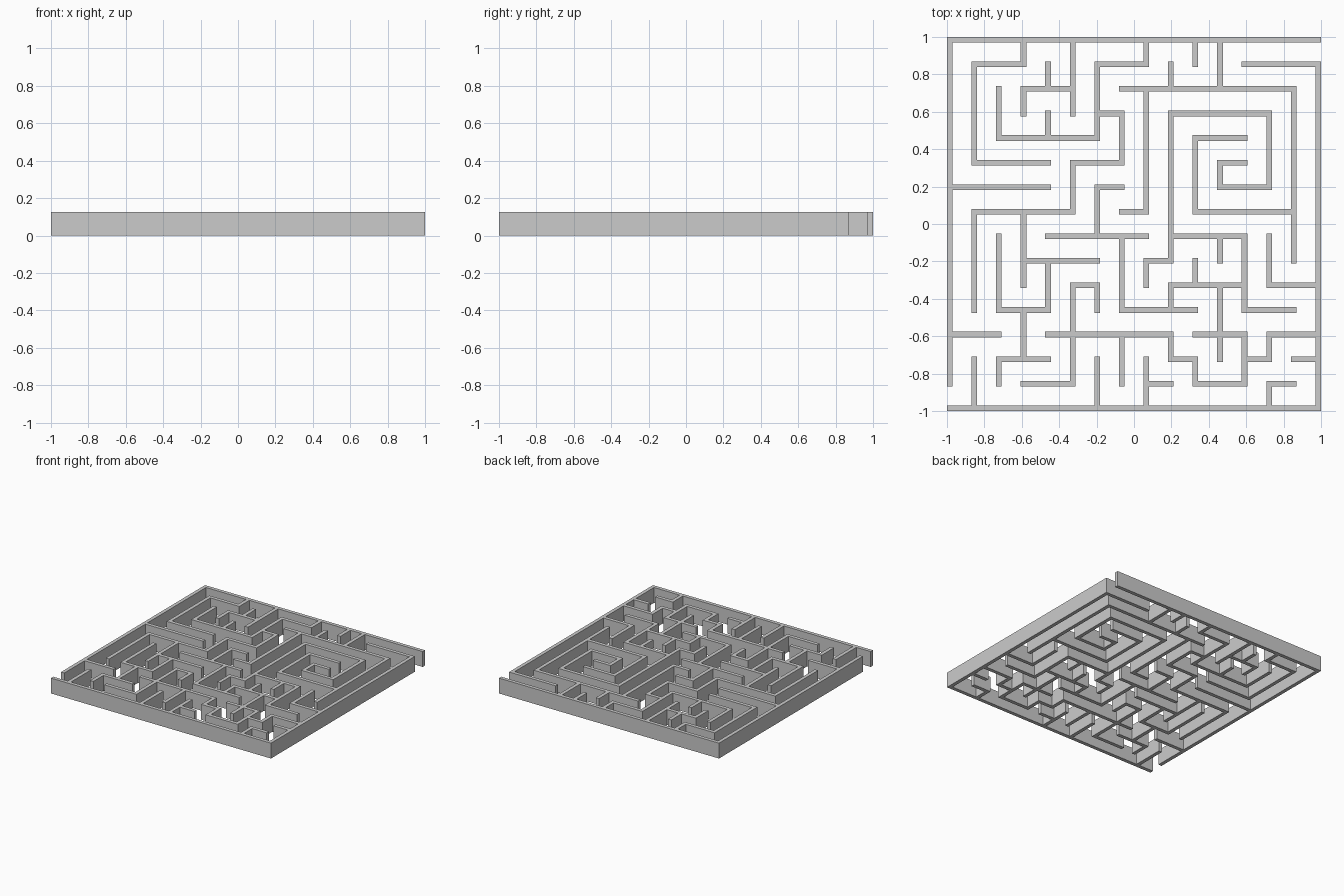
import bpy, bmesh

if "Cube" in bpy.data.objects:
    bpy.data.objects.remove(bpy.data.objects["Cube"])

CELLS = 15
THICK = 0.03
HEIGHT = 0.126
PITCH = (2 - THICK) / CELLS

# Wall runs along x: grid row (0 = back) -> (first column, last column)
ROWS = {
    0: [(0, 15)], 1: [(1, 3), (6, 8), (12, 15)], 2: [(3, 5), (7, 14)],
    3: [(6, 7), (9, 13)], 4: [(2, 6), (10, 12)], 5: [(1, 4), (5, 7), (11, 12)],
    6: [(0, 4), (6, 7), (11, 13)], 7: [(1, 5), (7, 8), (10, 14)],
    8: [(4, 8), (9, 12)], 9: [(3, 6), (8, 9)], 10: [(5, 6), (9, 12), (13, 15)],
    11: [(2, 4), (7, 10), (12, 14)], 12: [(0, 2), (4, 9), (10, 12), (13, 15)],
    13: [(2, 4), (9, 10), (12, 13), (14, 15)],
    14: [(3, 5), (8, 9), (10, 12), (13, 14)], 15: [(0, 15)],
}
# Wall runs along y: grid column (0 = left) -> (first row, last row)
COLS = {
    0: [(0, 14)], 1: [(1, 5), (7, 11), (13, 15)], 2: [(2, 4), (8, 11), (13, 14)],
    3: [(0, 1), (2, 3), (7, 10), (11, 13)], 4: [(1, 2), (3, 4), (9, 11)],
    5: [(0, 3), (5, 7), (10, 14)], 6: [(1, 4), (6, 8), (10, 11), (13, 15)],
    7: [(3, 5), (8, 11), (12, 14)], 8: [(0, 1), (2, 7), (9, 10), (13, 15)],
    9: [(1, 2), (3, 9), (10, 11), (12, 13)],
    10: [(0, 1), (4, 7), (9, 10), (13, 14)],
    11: [(0, 2), (5, 6), (8, 9), (10, 13)], 12: [(8, 11), (12, 14)],
    13: [(3, 6), (8, 10), (12, 13), (14, 15)], 14: [(2, 9)], 15: [(1, 15)],
}

# Plan tiles: even indices are wall-thick posts, odd indices are the gaps between
tiles = set()
for row, runs in ROWS.items():
    for a, b in runs:
        tiles.update((k, 2 * row) for k in range(2 * a, 2 * b + 1))
for col, runs in COLS.items():
    for a, b in runs:
        tiles.update((2 * col, k) for k in range(2 * a, 2 * b + 1))


def edge(k):
    """Distance from the border to the start of tile k."""
    return (k // 2) * PITCH + (k % 2) * THICK


# Fill the plan with faces, then raise it into one closed solid
bm = bmesh.new()
points = {}


def point(i, j):
    if (i, j) not in points:
        points[i, j] = bm.verts.new((edge(i) - 1, 1 - edge(j), 0))
    return points[i, j]


for i, j in sorted(tiles):
    bm.faces.new((point(i, j), point(i + 1, j), point(i + 1, j + 1), point(i, j + 1)))
base = bm.faces[:]
raised = bmesh.ops.extrude_face_region(bm, geom=base, use_keep_orig=True)
top = [g for g in raised["geom"] if isinstance(g, bmesh.types.BMVert)]
bmesh.ops.translate(bm, verts=top, vec=(0, 0, HEIGHT))
bmesh.ops.recalc_face_normals(bm, faces=bm.faces[:])

mesh = bpy.data.meshes.new("maze_walls")
bm.to_mesh(mesh)
bm.free()
maze = bpy.data.objects.new("maze_walls", mesh)
bpy.context.collection.objects.link(maze)
